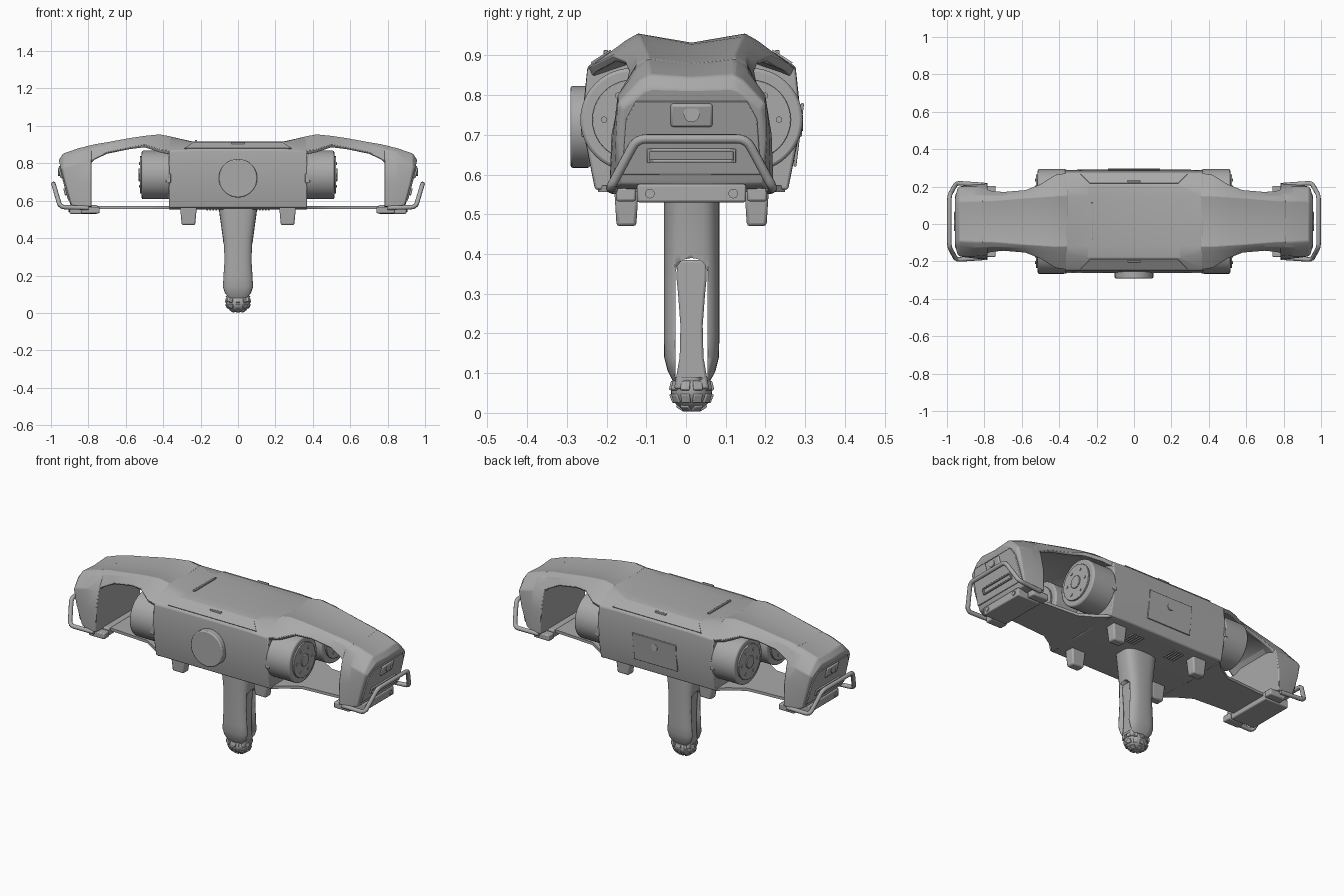
import bpy, bmesh, math
from mathutils import Matrix, Vector

if "Cube" in bpy.data.objects:
    bpy.data.objects.remove(bpy.data.objects["Cube"], do_unlink=True)

YC = 0.014  # depth centre of the machine; every part is modelled around it

grey = bpy.data.materials.new("body_grey")
grey.use_nodes = True
COL = (0.40, 0.40, 0.40, 1)
grey.diffuse_color = COL
grey.node_tree.nodes["Principled BSDF"].inputs["Base Color"].default_value = COL


def finish(name, bm, mirror="", bevel=0.0, angle=30):
    """Turn a bmesh into an object, with optional mirroring and edge softening."""
    bmesh.ops.recalc_face_normals(bm, faces=bm.faces)
    me = bpy.data.meshes.new(name)
    bm.to_mesh(me)
    bm.free()
    ob = bpy.data.objects.new(name, me)
    ob.location = (0, YC, 0)
    bpy.context.collection.objects.link(ob)
    me.materials.append(grey)
    bpy.ops.object.select_all(action="DESELECT")
    ob.select_set(True)
    bpy.context.view_layer.objects.active = ob
    bpy.ops.object.shade_smooth_by_angle(angle=math.radians(angle))
    if bevel:
        m = ob.modifiers.new("soft_edges", "BEVEL")
        m.width, m.segments, m.limit_method = bevel, 2, "ANGLE"
        m.angle_limit = math.radians(25)
    if mirror:
        m = ob.modifiers.new("mirror", "MIRROR")
        m.use_axis = ("X" in mirror, "Y" in mirror, False)
        m.use_mirror_merge = False
    return ob


def skin(bm, rings):
    rows = [[bm.verts.new(p) for p in r] for r in rings]
    n = len(rows[0])
    for a, b in zip(rows, rows[1:]):
        for i in range(n):
            bm.faces.new((a[i], a[(i + 1) % n], b[(i + 1) % n], b[i]))
    bm.faces.new(rows[0])
    bm.faces.new(rows[-1][::-1])


def loft_x(name, sections, mirror="", bevel=0.0):
    """Skin half profiles (y, z[, dx]) running from top centre to bottom centre."""
    rings = []
    for x, half in sections:
        pts = [(x + (p[2] if len(p) > 2 else 0), p[0], p[1]) for p in half]
        rings.append(pts + [(q[0], -q[1], q[2]) for q in pts[-2:0:-1]])
    bm = bmesh.new()
    skin(bm, rings)
    return finish(name, bm, mirror, bevel)


def box(name, c, s, mirror="", bevel=0.0, taper=1.0, rot=None):
    bm = bmesh.new()
    bmesh.ops.create_cube(bm, size=1)
    for v in bm.verts:
        k = taper if v.co.z < 0 else 1
        v.co = Vector((v.co.x * s[0] * k, v.co.y * s[1] * k, v.co.z * s[2]))
    bm.transform(Matrix.Translation(c) @ (rot or Matrix()))
    return finish(name, bm, mirror, bevel)


def cyl(name, c, r, depth, axis, mirror="", bevel=0.0, r2=None, seg=40):
    bm = bmesh.new()
    bmesh.ops.create_cone(bm, cap_ends=True, segments=seg, radius1=r,
                          radius2=r if r2 is None else r2, depth=depth)
    rot = {"x": Matrix.Rotation(math.pi / 2, 4, "Y"),
           "y": Matrix.Rotation(-math.pi / 2, 4, "X"), "z": Matrix()}[axis]
    bm.transform(Matrix.Translation(c) @ rot)
    return finish(name, bm, mirror, bevel)


# Main hull
mid = [(0, .917), (.13, .917), (.195, .915), (.262, .872), (.277, .73), (.243, .562), (0, .552)]
end = [(0, .93), (.135, .945), (.17, .928), (.262, .866), (.275, .73), (.243, .562), (0, .552)]
loft_x("hull", [(-.37, end), (-.245, mid), (.245, mid), (.37, end)], bevel=.006)

# Shoulder bridges over the side openings
loft_x("shoulder_bridge", [
    (.355, [(0, .928), (.135, .943), (.17, .927), (.26, .866), (.25, .845), (.13, .885), (0, .885)]),
    (.42, [(0, .932), (.135, .955), (.165, .938), (.25, .875), (.24, .858), (.13, .905), (0, .90)]),
    (.50, [(0, .928), (.13, .947), (.155, .932), (.20, .90), (.19, .885), (.12, .905), (0, .90)]),
    (.58, [(0, .918), (.125, .935), (.145, .92), (.168, .885), (.158, .875), (.11, .89), (0, .89)]),
    (.70, [(0, .897), (.115, .913), (.138, .898), (.158, .86), (.148, .85), (.10, .875), (0, .875)]),
    (.765, [(0, .887), (.11, .902), (.137, .885), (.165, .825), (.155, .82), (.10, .845), (0, .845)]),
    (.81, [(0, .878), (.11, .892), (.14, .87), (.18, .80), (.16, .78), (.10, .79), (0, .79)]),
], "X", .003)

# End pods with slanted noses
loft_x("end_pod", [
    (.782, [(0, .883), (.11, .897), (.14, .877), (.18, .80), (.202, .70), (.207, .57), (0, .56)]),
    (.85, [(0, .87), (.11, .882), (.14, .862), (.186, .80), (.198, .70), (.195, .565), (0, .56)]),
    (.935, [(0, .845), (.105, .852), (.13, .838), (.186, .78), (.19, .69, -.015),
            (.18, .575, -.045), (0, .57, -.045)]),
    (.958, [(0, .815), (.10, .818), (.12, .81), (.174, .765, -.012), (.18, .69, -.035),
            (.17, .59, -.06), (0, .585, -.06)]),
], "X", .006)

# Nose panel, sensor window and lower slot follow the nose slope
slope = Matrix.Rotation(math.radians(15.5), 4, "Y")
nose = lambda z: .958 - (.815 - z) * .265
bm = bmesh.new()
outline = [(-.175, .60), (-.165, .74), (-.14, .785), (.14, .785), (.165, .74), (.175, .60)]
skin(bm, [[(nose(z) + d, y, z) for y, z in outline] for d in (-.03, .007)])
finish("nose_panel", bm, "X", .003)
box("sensor_housing", (nose(.75) + .006, 0, .75), (.02, .105, .06), "X", .006, rot=slope)
cyl("sensor_lens", (nose(.75) + .015, 0, .752), .02, .012, "x", "X", seg=24)
for z in (.634, .662):
    box("slot_lip", (nose(z) + .008, 0, z), (.016, .215, .008), "X", .002, rot=slope)
for s in (-1, 1):
    box("slot_side", (nose(.648) + .008, s * .108, .648), (.016, .008, .034), "X", .002, rot=slope)

# Skid block and bolts beneath each pod
box("skid_block", (.825, 0, .553), (.15, .275, .046), "X", .006)
for s in (-1, 1):
    cyl("skid_bolt", (.901, s * .105, .552), .012, .008, "x", "X", seg=20)
box("skid_pad", (.79, .165, .55), (.10, .05, .035), "XY", .006)


def tube(name, pts, radius):
    """Round bar through a few points, with corners softened by cutting them."""
    path = [Vector(pts[0])]
    for a, b, c in zip(pts, pts[1:], pts[2:]):
        a, b, c = Vector(a), Vector(b), Vector(c)
        p, q = b + (a - b).normalized() * .025, b + (c - b).normalized() * .025
        path += [p.lerp(b, t).lerp(b.lerp(q, t), t) for t in (0, .25, .5, .75, 1)]
    path.append(Vector(pts[-1]))
    rings = []
    for i, p in enumerate(path):
        d = (path[min(i + 1, len(path) - 1)] - path[max(i - 1, 0)]).normalized()
        u = d.cross(Vector((.6, 0, .8))).normalized()
        w = d.cross(u)
        rings.append([p + radius * (u * math.cos(k * math.pi / 5) + w * math.sin(k * math.pi / 5))
                      for k in range(10)])
    bm = bmesh.new()
    skin(bm, rings)
    finish(name, bm, "X", angle=50)


# Bumper hoops
tube("bumper_hoop", [(.80, -.195, .562), (.95, -.205, .566), (.987, -.138, .69),
                     (.987, .138, .69), (.95, .205, .566), (.80, .195, .562)], .012)

# Tapered floor plates joining hull and pods
bm = bmesh.new()
plan = [(.36, .235), (.41, .19), (.50, .135), (.80, .115)]
skin(bm, [[(x, y, z) for x, y in plan] + [(x, -y, z) for x, y in plan[::-1]] for z in (.556, .572)])
finish("floor_plate", bm, "X")

# Paired drive motors in each opening
cyl("motor_body", (.44, .15, .738), .13, .15, "x", "XY", .008, seg=48)
cyl("motor_cap", (.52, .15, .738), .10, .01, "x", "XY", .002, seg=40)
cyl("motor_hub", (.525, .15, .738), .035, .012, "x", "XY", .002, seg=24)
for k in range(6):
    a = k * math.pi / 3
    cyl("motor_bolt", (.525, .15 + .07 * math.cos(a), .738 + .07 * math.sin(a)), .008, .008, "x", "XY", seg=10)
box("motor_latch", (.372, .268, .72), (.026, .02, .05), "XY", .004)

# Front round cover
cyl("front_cover", (0, -.28, .72), .103, .05, "y", bevel=.006, seg=56)

# Hatch frames on the top and access panel on the back
box("top_latch", (0, .216, .907), (.07, .012, .012), "Y", .002)
box("top_side_latch", (-.225, 0, .92), (.012, .20, .010), "", .002)
bm = bmesh.new()
strip = [(-.235, .202, .911), (.235, .202, .911), (.285, .252, .879), (-.285, .252, .879)]
skin(bm, [[(x, y + d * .55, z + d * .85) for x, y, z in strip] for d in (-.004, .004)])
finish("hatch_strip", bm, "Y")
box("rear_panel", (0, .2695, .70), (.28, .008, .16), "", .002,
    rot=Matrix.Rotation(math.radians(-7), 4, "X"))
cyl("rear_knob", (0, .274, .73), .02, .012, "y", seg=24)
for k in range(5):
    box("floor_vent", (.10 + k * .016, .14, .552), (.007, .08, .006), "X")

# Support feet
box("foot", (.265, .164, .52), (.09, .062, .10), "XY", .008, taper=.8)

# Central leg, skinned from rounded sections
bm = bmesh.new()
rings = []
for z, hx, hy in [(.56, .103, .07), (.50, .095, .07), (.40, .081, .07), (.28, .077, .07),
                  (.19, .083, .07), (.14, .086, .069), (.105, .078, .06), (.08, .06, .047)]:
    ring = []
    for k in range(28):
        c, s = math.cos(k * math.tau / 28), math.sin(k * math.tau / 28)
        ring.append((hx * math.copysign(abs(c) ** .7, c), hy * math.copysign(abs(s) ** .6, s), z))
    rings.append(ring)
skin(bm, rings)
leg = finish("leg", bm)

# Round-topped slot cut through the leg
bm = bmesh.new()
arch = [(-.04, .09), (.04, .09)] + [(.04 * math.cos(t * math.pi / 8), .355 + .035 * math.sin(t * math.pi / 8))
                                   for t in range(9)]
skin(bm, [[(x, y, z) for y, z in arch] for x in (-.2, .2)])
cutter = finish("slot_cutter", bm)
cutter.hide_render = True
cutter.display_type = "WIRE"
cutter.hide_set(True)
cut = leg.modifiers.new("slot", "BOOLEAN")
cut.operation, cut.object, cut.solver = "DIFFERENCE", cutter, "EXACT"

# Inner strut inside the slot
bm = bmesh.new()
side = [(.385, .036), (.34, .038), (.30, .034), (.22, .028), (.14, .030), (.06, .044)]
skin(bm, [[(x * 1, y, z) for z, y in side] + [(x, -y, z) for z, y in side[::-1]] for x in (-.06, .06)])
finish("inner_strut", bm, "", .006)

# Rolling tip with tread pads
bm = bmesh.new()
bmesh.ops.create_uvsphere(bm, u_segments=28, v_segments=16, radius=1)
bm.transform(Matrix.Translation((0, 0, .056)) @ Matrix.Diagonal((.066, .052, .052, 1)))
finish("tip_ball", bm)
for row, lat in enumerate((-58, -22, 14)):
    for k in range(10 if row else 6):
        a = (k + .5) * math.tau / (10 if row else 6)
        la = math.radians(lat)
        d = Vector((math.cos(a) * math.cos(la), math.sin(a) * math.cos(la), math.sin(la)))
        pos = Vector((d.x * .066, d.y * .052, d.z * .052 + .056))
        box("tread_pad", pos, (.024, .024, .008), "", .003, rot=d.to_track_quat("Z", "Y").to_matrix().to_4x4())
